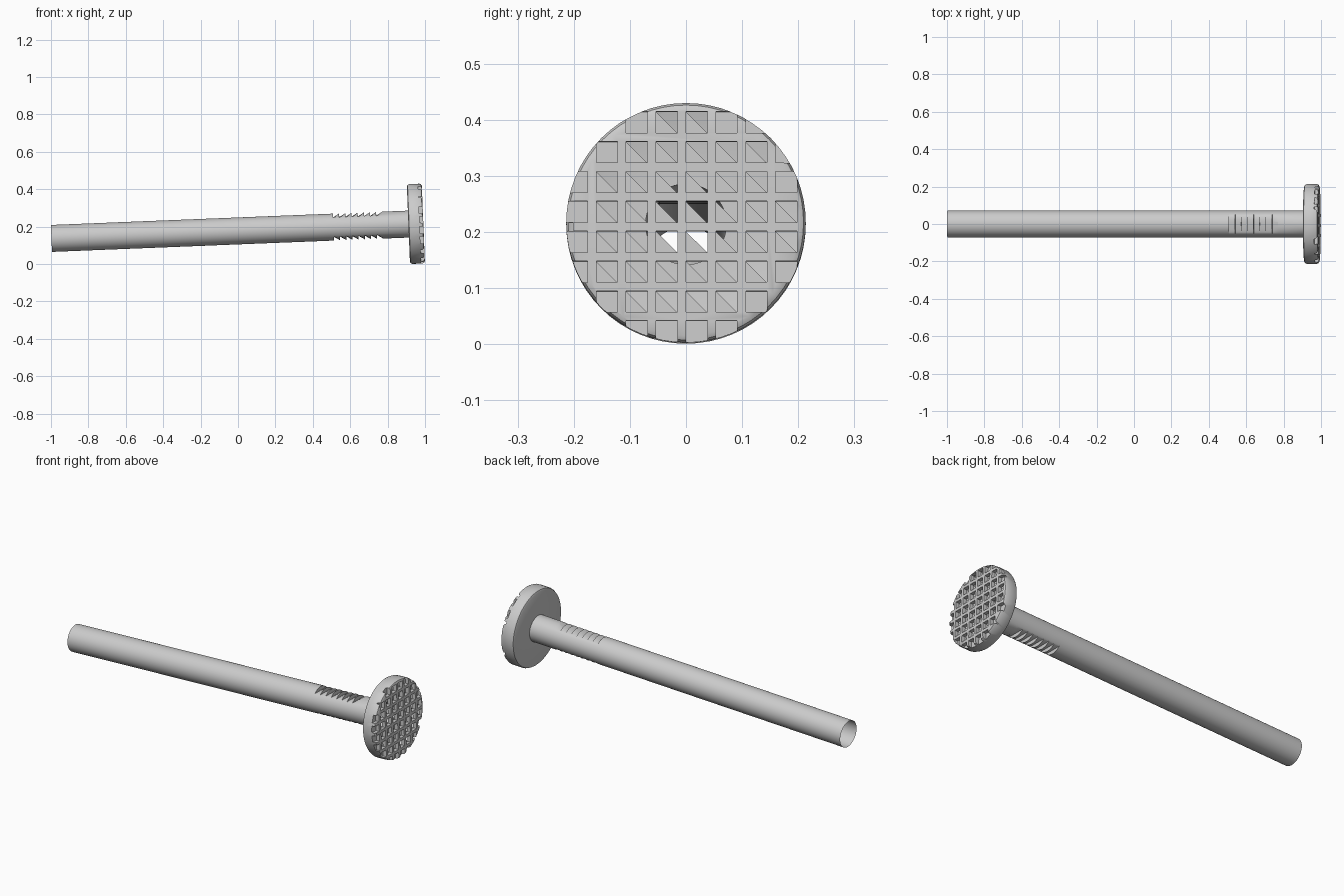
import bpy, bmesh, math
from mathutils import Matrix

if "Cube" in bpy.data.objects:
    bpy.data.objects.remove(bpy.data.objects["Cube"])

TILT = math.radians(2.3)
FRAME = Matrix.Translation((0.911, 0, 0.2135)) @ Matrix.Rotation(-TILT, 4, 'Y')
SHAFT_R, HEAD_R, THICK, PIT = 0.072, 0.2135, 0.08, 0.02
CELL, PITCH = 0.038, 0.0533


def make_object(name, bm):
    mesh = bpy.data.meshes.new(name)
    bm.to_mesh(mesh)
    bm.free()
    obj = bpy.data.objects.new(name, mesh)
    bpy.context.collection.objects.link(obj)
    return obj


def loft(bm, rings):
    """Bridge successive rings of points; returns the vertex rings."""
    loops = [[bm.verts.new(p) for p in ring] for ring in rings]
    for a, b in zip(loops, loops[1:]):
        n = len(a)
        for i in range(n):
            j = (i + 1) % n
            bm.faces.new((a[i], b[i], b[j], a[j]))
    return loops


def circle(x, r, n=64, limit=1.0):
    """Ring around the x axis, flattened above and below the limit height."""
    pts = []
    for i in range(n):
        t = 2 * math.pi * i / n
        z = max(-limit, min(limit, r * math.sin(t)))
        pts.append((x, r * math.cos(t), z))
    return pts


def finish(obj):
    obj.matrix_world = FRAME
    bpy.ops.object.select_all(action='DESELECT')
    obj.select_set(True)
    bpy.context.view_layer.objects.active = obj
    bpy.ops.object.shade_smooth_by_angle(angle=math.radians(30))


# Hollow shaft, open at the far end, with sawtooth grip notches top and bottom
TEETH, STEP, START = 8, 0.033, -0.401
rings = [circle(-1.91, SHAFT_R)]
for k in range(TEETH):
    x = START + k * STEP
    rings.append(circle(x, SHAFT_R))
    rings.append(circle(x + 0.0005, SHAFT_R, limit=0.052))
rings.append(circle(START + TEETH * STEP, SHAFT_R))
rings.append(circle(0, SHAFT_R))
bm = bmesh.new()
loft(bm, rings)
bmesh.ops.recalc_face_normals(bm, faces=bm.faces)
finish(make_object("shaft", bm))

# Round head with softened rims
profile = [(0, SHAFT_R), (0, HEAD_R - 0.012), (0.004, HEAD_R - 0.004), (0.012, HEAD_R),
           (THICK - 0.012, HEAD_R), (THICK - 0.004, HEAD_R - 0.004), (THICK, HEAD_R - 0.012)]
bm = bmesh.new()
loops = loft(bm, [circle(x, r) for x, r in profile])
bm.faces.new(loops[0])
bm.faces.new(loops[-1])
bmesh.ops.recalc_face_normals(bm, faces=bm.faces)
head = make_object("head", bm)

# Waffle pits cut into the striking face
bm = bmesh.new()
for i in range(-4, 4):
    for j in range(-4, 4):
        y, z = i * PITCH + CELL / 2, j * PITCH + CELL / 2
        if math.hypot(y, z) < HEAD_R + 0.01:
            m = (Matrix.Translation((THICK - PIT + 0.05, y, z))
                 @ Matrix.Diagonal((0.1, CELL, CELL, 1)))
            bmesh.ops.create_cube(bm, size=1, matrix=m)
cutter = make_object("pit_cutter", bm)
cutter.hide_render = True
mod = head.modifiers.new("pits", 'BOOLEAN')
mod.operation = 'DIFFERENCE'
mod.solver = 'EXACT'
mod.object = cutter
bpy.context.view_layer.objects.active = head
bpy.ops.object.modifier_apply(modifier=mod.name)
bpy.data.objects.remove(cutter)

# Open the shaft mouth and half of every full pit floor
bm = bmesh.new()
bm.from_mesh(head.data)
mouth, floors = [], []
for f in bm.faces:
    c = f.calc_center_median()
    if all(abs(v.co.x) < 1e-4 and math.hypot(v.co.y, v.co.z) < SHAFT_R + 1e-3 for v in f.verts):
        mouth.append(f)
    elif abs(c.x - (THICK - PIT)) < 1e-4 and abs(f.normal.x) > 0.99 and len(f.verts) == 4 \
            and abs(f.calc_area() - CELL ** 2) < 1e-5:
        floors.append(f)
halves = []
for f in floors:
    top = max(f.verts, key=lambda v: v.co.y + v.co.z)
    halves.append([v for v in f.verts if v != top])
bmesh.ops.delete(bm, geom=mouth + floors, context='FACES_ONLY')
for tri in halves:
    bm.faces.new(tri)
bm.to_mesh(head.data)
bm.free()
finish(head)
